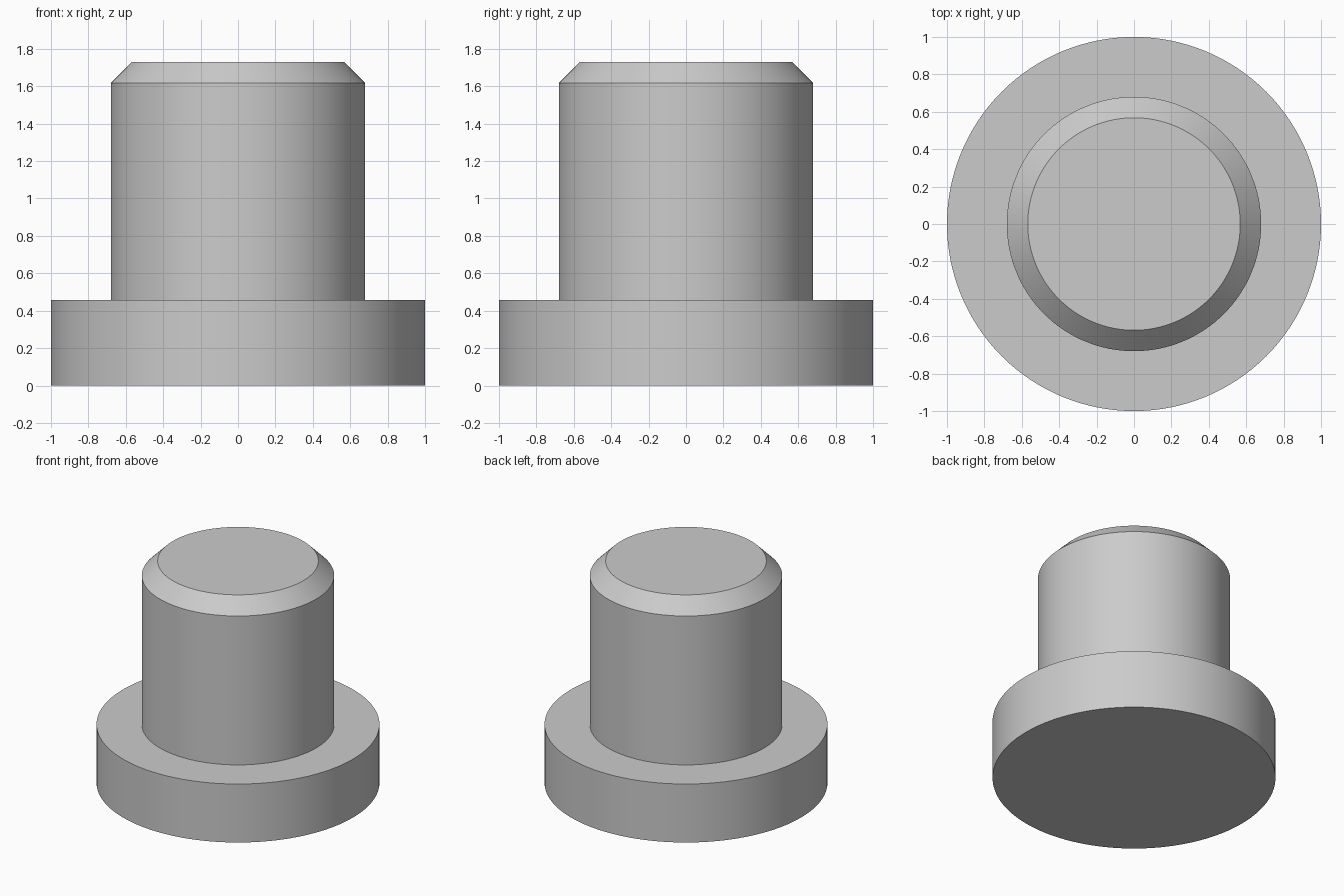
import bpy
import bmesh
from math import cos, sin, tau, radians

cube = bpy.data.objects.get("Cube")
if cube:
    bpy.data.objects.remove(cube, do_unlink=True)

SEGMENTS = 128

grey = bpy.data.materials.new("plain grey")
grey.use_nodes = True
colour = (0.6, 0.6, 0.6, 1.0)
grey.diffuse_color = colour
grey.node_tree.nodes["Principled BSDF"].inputs["Base Color"].default_value = colour


def turned_part(name, profile):
    """Revolve (radius, height) points around z and cap both ends."""
    bm = bmesh.new()
    rings = []
    for radius, z in profile:
        rings.append([bm.verts.new((radius * cos(tau * i / SEGMENTS),
                                    radius * sin(tau * i / SEGMENTS), z))
                      for i in range(SEGMENTS)])
    for low, high in zip(rings, rings[1:]):
        for i in range(SEGMENTS):
            j = (i + 1) % SEGMENTS
            bm.faces.new((low[i], low[j], high[j], high[i]))
    bm.faces.new(rings[0][::-1])
    bm.faces.new(rings[-1])
    mesh = bpy.data.meshes.new(name)
    bm.to_mesh(mesh)
    bm.free()
    mesh.materials.append(grey)
    obj = bpy.data.objects.new(name, mesh)
    bpy.context.collection.objects.link(obj)
    bpy.ops.object.select_all(action='DESELECT')
    obj.select_set(True)
    bpy.context.view_layer.objects.active = obj
    bpy.ops.object.shade_smooth_by_angle(angle=radians(30))
    return obj


# Flange, shaft and chamfered tip turned as one solid piece
turned_part("flanged_pin", [
    (1.0, 0.0),
    (1.0, 0.456),
    (0.68, 0.456),
    (0.68, 1.617),
    (0.568, 1.73),
])
